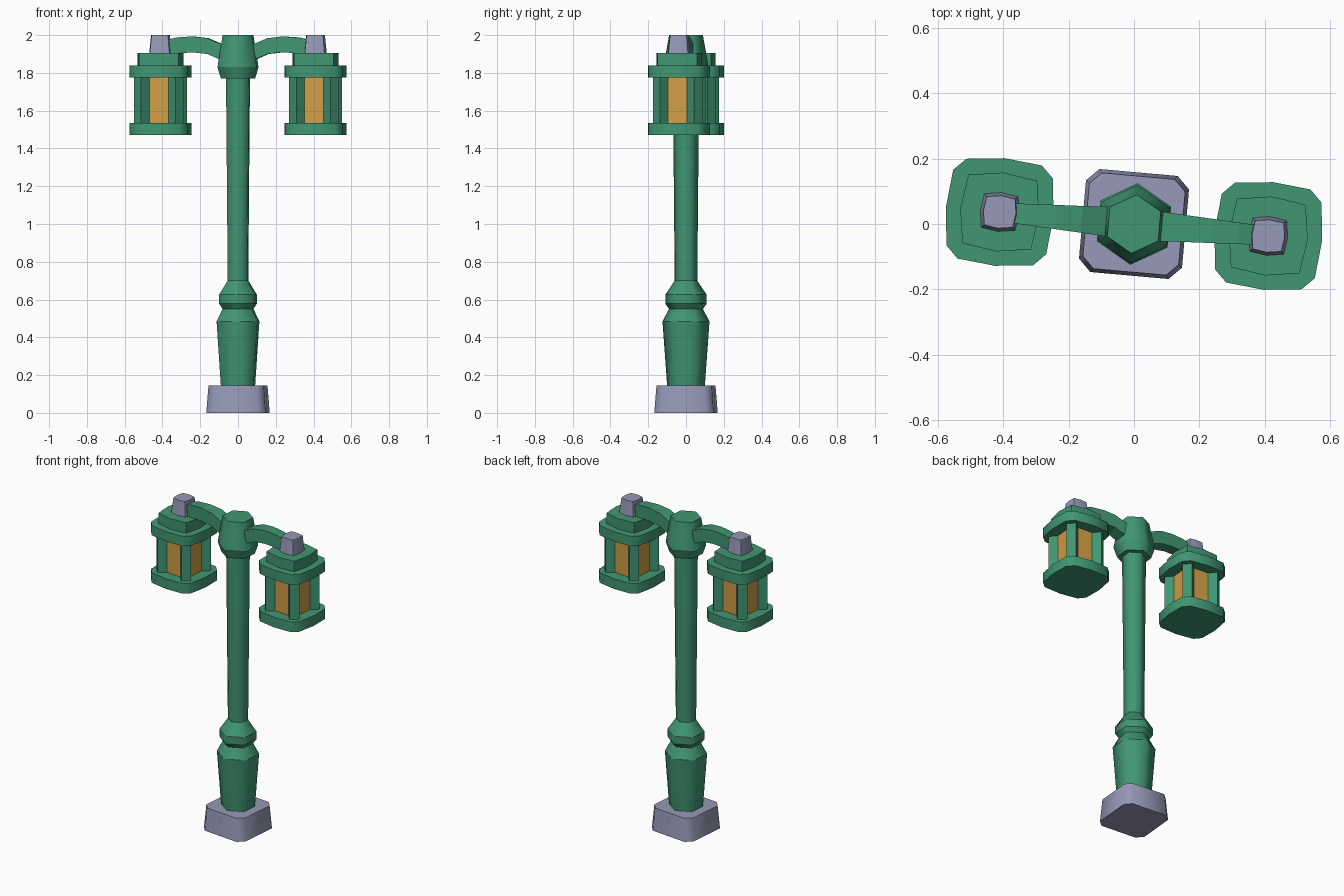
import bpy, bmesh, math
from mathutils import Matrix, Vector

if "Cube" in bpy.data.objects:
    bpy.data.objects.remove(bpy.data.objects["Cube"])

TURN = Matrix.Rotation(math.radians(-5.1), 4, 'Z')   # whole lamp is turned slightly
LAMP_X = 0.412


def material(name, rgb):
    m = bpy.data.materials.new(name)
    m.diffuse_color = (*rgb, 1)
    m.use_nodes = True
    m.node_tree.nodes["Principled BSDF"].inputs["Base Color"].default_value = m.diffuse_color
    return m


GREEN = material("green paint", (0.052, 0.305, 0.171))
GREY = material("grey stone", (0.305, 0.319, 0.474))
GOLD = material("amber glass", (0.63, 0.345, 0.06))


def loft(name, rings, mat, smooth=True, place=Matrix()):
    """Skin a list of closed rings of 3D points, with end caps."""
    bm = bmesh.new()
    loops = [[bm.verts.new(p) for p in ring] for ring in rings]
    n = len(loops[0])
    for a, b in zip(loops, loops[1:]):
        for i in range(n):
            bm.faces.new((a[i], a[(i + 1) % n], b[(i + 1) % n], b[i]))
    bm.faces.new(loops[0][::-1])
    bm.faces.new(loops[-1])
    bmesh.ops.recalc_face_normals(bm, faces=bm.faces)
    # round the upright edges, keep level edges and tight corners crisp
    for f in bm.faces:
        f.smooth = smooth
    for e in bm.edges:
        level = abs(e.verts[0].co.z - e.verts[1].co.z) < 1e-4
        e.smooth = not (level or e.calc_face_angle(0) > math.radians(65))
    bm.transform(TURN @ place)
    me = bpy.data.meshes.new(name)
    bm.to_mesh(me)
    bm.free()
    me.materials.append(mat)
    ob = bpy.data.objects.new(name, me)
    bpy.context.collection.objects.link(ob)
    return ob


def quad_outline(quarter):
    """Repeat a quarter outline four times around the centre."""
    pts = []
    for k in range(4):
        c, s = ((1, 0), (0, 1), (-1, 0), (0, -1))[k]
        pts += [(x * c - y * s, x * s + y * c) for x, y in quarter]
    return pts


def stack(outline, levels):
    return [[(x * s, y * s, z) for x, y in outline] for z, s in levels]


chamfered = quad_outline([(0.158, 0.12), (0.12, 0.158)])
hexagon = [(math.cos(math.radians(90 + 60 * i)), math.sin(math.radians(90 + 60 * i))) for i in range(6)]
bulged_rim = quad_outline([(0.165, 0), (0.153, 0.116), (0.116, 0.153)])
bulged_square = quad_outline([(1, 0), (0.87, 0.87)])
square = quad_outline([(1, 1)])

# Stone foot and turned hexagonal post
loft("foot", stack(chamfered, [(0, 1), (0.145, 0.93)]), GREY)
loft("post", stack(hexagon, [(0.14, 0.1), (0.485, 0.125), (0.55, 0.09), (0.578, 0.11), (0.626, 0.11),
                             (0.70, 0.06), (1.775, 0.07)]), GREEN)
loft("post_head", stack(hexagon, [(1.77, 0.1), (1.83, 0.12), (2.0, 0.09)]), GREEN)

# Arm centre line: distance out, height, half width
arm_path = [(0.05, 1.895, 0.047), (0.09, 1.912, 0.045), (0.16, 1.942, 0.041), (0.24, 1.951, 0.037),
            (0.32, 1.946, 0.033), (0.37, 1.935, 0.03), (0.40, 1.925, 0.029)]

for side, half_turn in (("right", 0), ("left", math.pi)):
    flip = Matrix.Rotation(half_turn, 4, 'Z')
    at = flip @ Matrix.Translation((LAMP_X, 0, 0))
    # Curved bracket arm
    rings = [[(x, w, z - 0.042), (x, -w, z - 0.042), (x, -w, z + 0.042), (x, w, z + 0.042)]
             for x, z, w in arm_path]
    loft(side + "_arm", rings, GREEN, False, flip)
    # Lantern plates, cap and finial
    loft(side + "_lantern_floor", stack(bulged_rim, [(1.47, 1), (1.535, 1)]), GREEN, True, at)
    loft(side + "_lantern_roof", stack(bulged_rim, [(1.775, 1), (1.838, 1)]), GREEN, True, at)
    loft(side + "_lantern_cap", stack(bulged_square, [(1.835, 0.121), (1.905, 0.121)]), GREEN, True, at)
    loft(side + "_finial", stack(bulged_square, [(1.9, 0.06), (2.0, 0.05)]), GREY, True, at)
    # Glass box and four diagonal corner bars
    loft(side + "_glass", stack(square, [(1.53, 0.092), (1.78, 0.092)]), GOLD, False, at)
    bar = [(0.085, -0.029), (0.157, -0.029), (0.157, 0.029), (0.085, 0.029)]
    for k in range(4):
        spin = at @ Matrix.Rotation(math.radians(45 + 90 * k), 4, 'Z')
        loft(f"{side}_corner_bar_{k + 1}", stack(bar, [(1.53, 1), (1.78, 1)]), GREEN, False, spin)
